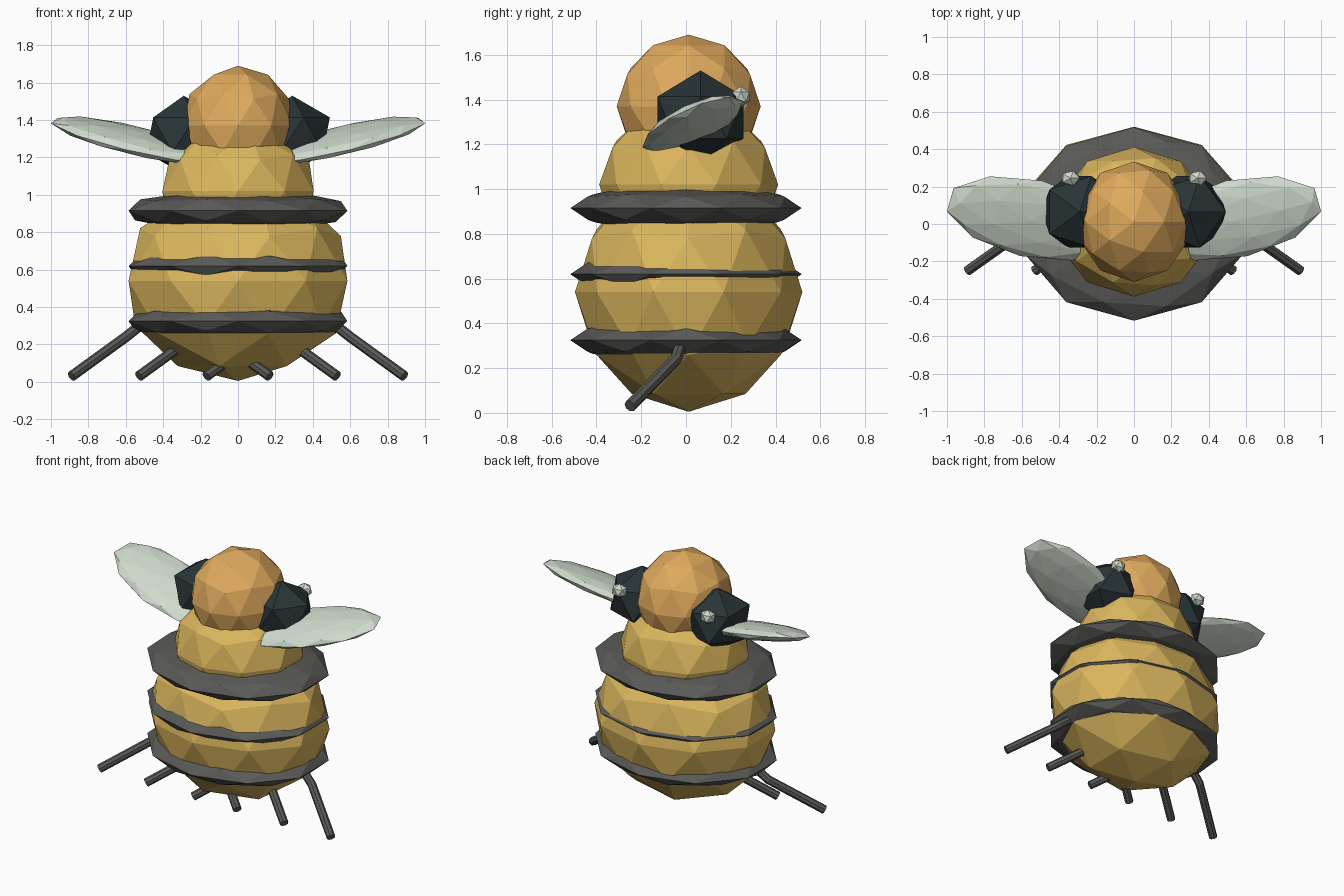
import bpy, bmesh
from math import radians, pi
from mathutils import Vector, Euler

if "Cube" in bpy.data.objects:
    bpy.data.objects.remove(bpy.data.objects["Cube"])


def material(name, rgb):
    m = bpy.data.materials.new(name)
    m.diffuse_color = (*rgb, 1)
    m.use_nodes = True
    m.node_tree.nodes["Principled BSDF"].inputs["Base Color"].default_value = m.diffuse_color
    return m


YELLOW = material("honey_yellow", (0.71, 0.47, 0.11))
ORANGE = material("warm_orange", (0.74, 0.40, 0.11))
GREY = material("dark_grey", (0.10, 0.10, 0.096))
BLACK = material("blue_black", (0.022, 0.034, 0.037))
PALE = material("pale_green", (0.63, 0.71, 0.61))


def add_object(name, bm, mat):
    mesh = bpy.data.meshes.new(name)
    bm.to_mesh(mesh)
    bm.free()
    mesh.materials.append(mat)
    ob = bpy.data.objects.new(name, mesh)
    bpy.context.collection.objects.link(ob)
    return ob


def ball(name, loc, size, mat, detail=2, rot=(0, 0, 0)):
    """Flat-faced ellipsoid with the given radii."""
    bm = bmesh.new()
    bmesh.ops.create_icosphere(bm, subdivisions=detail, radius=1)
    ob = add_object(name, bm, mat)
    ob.location, ob.scale = loc, size
    ob.rotation_euler = Euler([radians(a) for a in rot])
    return ob


def tube(name, points, radius, mat, sides=8):
    """Capped tube through a short path, bent with mitred joints."""
    pts = [Vector(p) for p in points]
    bm = bmesh.new()
    rings = []
    for i, p in enumerate(pts):
        d = (pts[min(i + 1, len(pts) - 1)] - pts[max(i - 1, 0)]).normalized()
        side = d.cross(Vector((0, 1, 0))).normalized()
        up = d.cross(side)
        ring = []
        for k in range(sides):
            e = Euler((0, 0, 2 * pi * k / sides)).to_matrix() @ Vector((radius, 0, 0))
            ring.append(bm.verts.new(p + side * e.x + up * e.y))
        rings.append(ring)
    for a, b in zip(rings, rings[1:]):
        for k in range(sides):
            n = (k + 1) % sides
            bm.faces.new((a[k], a[n], b[n], b[k]))
    bm.faces.new(rings[0])
    bm.faces.new(rings[-1])
    bmesh.ops.recalc_face_normals(bm, faces=bm.faces)
    return add_object(name, bm, mat)


# Body stack
ball("abdomen", (0, 0.012, 0.54), (0.615, 0.508, 0.535), YELLOW)
ball("thorax", (0, 0.012, 1.02), (0.425, 0.40, 0.37), YELLOW)
ball("head", (0, 0.012, 1.37), (0.305, 0.322, 0.32), ORANGE)

# Dark stripes are flattened discs pushed through the body
for name, z in (("lower_stripe", 0.325), ("middle_stripe", 0.62), ("upper_stripe", 0.915)):
    ball(name, (0, 0, z), (0.615, 0.517, 0.115), GREY)

# Paired parts
for label, s in (("right", 1), ("left", -1)):
    ball(label + "_eye", (s * 0.29, 0.065, 1.32), (0.225, 0.225, 0.21), BLACK, 1)
    ball(label + "_eye_glint", (s * 0.34, 0.245, 1.412), (0.055, 0.045, 0.048), PALE, 1)
    ball(label + "_wing", (s * 0.55, 0.03, 1.29), (0.48, 0.215, 0.055), PALE, 2,
         (13, s * -13.5, s * 13))
    # Three identical legs per side, stepped inward
    for i, row in enumerate(("outer", "middle", "inner")):
        dx = -0.36 * i
        path = [(0.89, -0.25, 0.03), (0.60, -0.045, 0.24), (0.50, -0.02, 0.32)]
        tube(f"{label}_{row}_leg", [(s * (x + dx), y, z) for x, y, z in path], 0.028, GREY)
